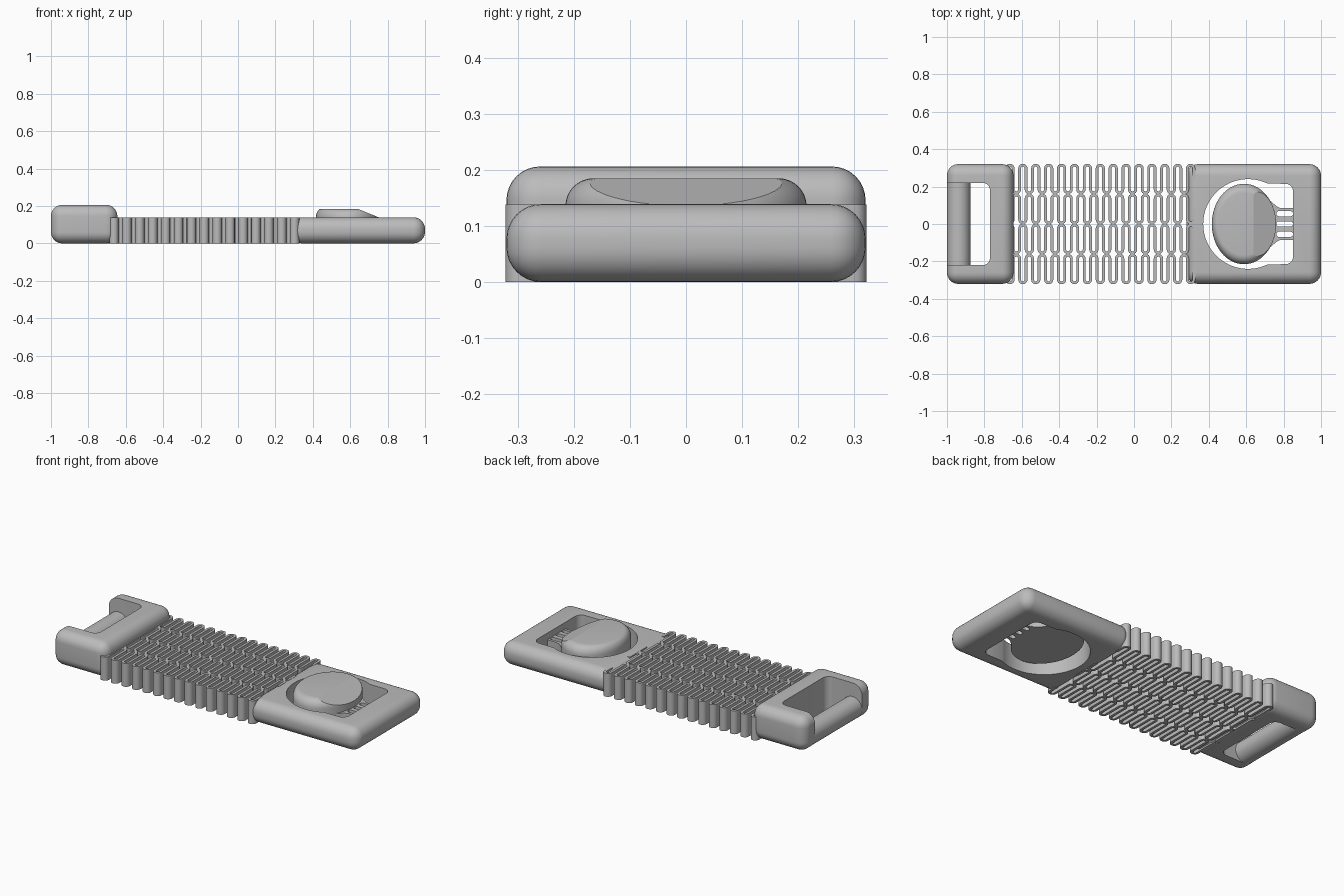
import bpy, bmesh
from math import sin, cos, pi, radians
from mathutils import Vector

if "Cube" in bpy.data.objects:
    bpy.data.objects.remove(bpy.data.objects["Cube"])

grey = bpy.data.materials.new("plain grey")
grey.use_nodes = True
grey.diffuse_color = (0.5, 0.5, 0.5, 1)
grey.node_tree.nodes["Principled BSDF"].inputs["Base Color"].default_value = (0.5, 0.5, 0.5, 1)


def finish(bm, name):
    bmesh.ops.recalc_face_normals(bm, faces=bm.faces)
    mesh = bpy.data.meshes.new(name)
    bm.to_mesh(mesh)
    bm.free()
    mesh.materials.append(grey)
    obj = bpy.data.objects.new(name, mesh)
    bpy.context.collection.objects.link(obj)
    return obj


def activate(obj):
    bpy.ops.object.select_all(action='DESELECT')
    obj.select_set(True)
    bpy.context.view_layer.objects.active = obj


def smooth(obj, angle=35):
    activate(obj)
    bpy.ops.object.shade_smooth_by_angle(angle=radians(angle))


def cut(obj, cutter):
    cutter.hide_render = True
    mod = obj.modifiers.new("cut", 'BOOLEAN')
    mod.operation = 'DIFFERENCE'
    mod.solver = 'EXACT'
    mod.object = cutter
    activate(obj)
    bpy.ops.object.modifier_apply(modifier=mod.name)
    bpy.data.objects.remove(cutter)


def rounded_block(name, x0, x1, half, height, radius, square_end=None):
    """Box with rounded edges; edges touching the square end stay sharp."""
    bm = bmesh.new()
    bmesh.ops.create_cube(bm, size=1)
    for v in bm.verts:
        v.co = (x0 if v.co.x < 0 else x1, v.co.y * 2 * half, height if v.co.z > 0 else 0)
    edges = [e for e in bm.edges
             if square_end is None or any(v.co.x != square_end for v in e.verts)]
    bmesh.ops.bevel(bm, geom=edges, offset=radius, segments=8, profile=0.5, affect='EDGES')
    return finish(bm, name)


def prism(name, outline, z0, z1):
    bm = bmesh.new()
    face = bm.faces.new([bm.verts.new((x, y, z0)) for x, y in outline])
    new = bmesh.ops.extrude_face_region(bm, geom=[face])["geom"]
    for v in new:
        if isinstance(v, bmesh.types.BMVert):
            v.co.z = z1
    return finish(bm, name)


def arc(cx, cy, r, a0, a1, n=8):
    return [(cx + r * cos(a0 + (a1 - a0) * i / n), cy + r * sin(a0 + (a1 - a0) * i / n))
            for i in range(n + 1)]


# Strap end block with an open-ended window
strap_block = rounded_block("strap_block", -1, -0.645, 0.32, 0.206, 0.06)
slot = [(-1.1, -0.22)] + arc(-0.81, -0.18, 0.04, -pi / 2, 0) \
    + arc(-0.81, 0.18, 0.04, 0, pi / 2) + [(-1.1, 0.22)]
cut(strap_block, prism("slot_cutter", slot, -0.1, 0.3))
smooth(strap_block)

# Round bar across the window
bar = prism("strap_bar", arc(0, 0, 0.0625, 0, 2 * pi, 40)[:-1], -0.23, 0.23)
for v in bar.data.vertices:
    x, y, z = v.co
    v.co = (x - 0.9375, z, y + 0.0625)
bar.data.flip_normals()
smooth(bar)

# Buckle block with a keyhole-shaped window
buckle = rounded_block("buckle_block", 0.28, 1, 0.32, 0.139, 0.062, 0.28)
keyhole = arc(0.61, 0, 0.24, radians(64), radians(296), 40) \
    + arc(0.81, -0.175, 0.04, -pi / 2, 0) + arc(0.81, 0.175, 0.04, 0, pi / 2)
cut(buckle, prism("keyhole_cutter", keyhole, -0.1, 0.3))
smooth(buckle)

# Flexible tab joining button and buckle, with three slits
side = [(0.70 + 0.09 * i / 8, 0.11 + 0.025 * cos(pi * i / 8)) for i in range(9)]
side += [(0.84, 0.085), (0.87, 0.085)]
tab = prism("flex_tab", side + [(x, -y) for x, y in reversed(side)], 0.05, 0.10)
for y in (-0.055, 0, 0.055):
    slit = arc(0.775, y, 0.014, pi / 2, 3 * pi / 2) + arc(0.836, y, 0.014, -pi / 2, pi / 2)
    cut(tab, prism("slit_cutter", slit, 0, 0.2))
smooth(tab)

# Oval push button with rounded rim and a sloping face
bm = bmesh.new()
N = 64
levels = [(0, 0.05)] + [(1 - cos(a), 0.135 + 0.05 * sin(a))
                        for a in [pi / 2 * i / 8 for i in range(9)]]
rings = [[bm.verts.new((0.588 + (0.172 - 0.03 * inset) * cos(2 * pi * i / N),
                        (0.215 - 0.05 * inset) * sin(2 * pi * i / N), z))
          for i in range(N)] for inset, z in levels]
for low, high in zip(rings, rings[1:]):
    for i in range(N):
        j = (i + 1) % N
        bm.faces.new((low[i], low[j], high[j], high[i]))
bm.faces.new(rings[0])
bm.faces.new(rings[-1])
sliced = bmesh.ops.bisect_plane(bm, geom=bm.verts[:] + bm.edges[:] + bm.faces[:],
                                plane_co=Vector((0.64, 0, 0.185)),
                                plane_no=Vector((0.045, 0, 0.11)), clear_outer=True)
rim = [e for e in bm.edges if e.is_boundary]
bmesh.ops.holes_fill(bm, edges=rim, sides=0)
smooth(finish(bm, "push_button"), 18)

# Stretch mesh: four mirrored rows of folded ribbon
PERIOD, THICK, HEIGHT, ROW = 0.069, 0.015, 0.1385, 0.1605
R = PERIOD / 4
REACH = ROW / 2 - 0.0065 - R


def folded_ribbon(name, cy, flip):
    path = [(0.32, 0)]
    for j in range(30):
        up = 1 if j % 2 == 0 else -1
        cx = 0.32 - R - j * 2 * R
        path += arc(cx, up * REACH, R, 0, up * pi)
    path.append((0.32 - 60 * R, 0))
    bm = bmesh.new()
    sections = []
    for i, p in enumerate(path):
        a, b = Vector(path[max(i - 1, 0)]), Vector(path[min(i + 1, len(path) - 1)])
        d = (b - a).normalized() * THICK / 2
        sections.append([bm.verts.new((p[0] - s * d.y, cy + flip * (p[1] + s * d.x), z))
                         for s, z in ((1, 0), (-1, 0), (-1, HEIGHT), (1, HEIGHT))])
    for a, b in zip(sections, sections[1:]):
        for k in range(4):
            m = (k + 1) % 4
            bm.faces.new((a[k], a[m], b[m], b[k]))
    bm.faces.new(sections[0])
    bm.faces.new(sections[-1])
    smooth(finish(bm, name))


for row in range(4):
    folded_ribbon(f"stretch_row_{row + 1}", (row - 1.5) * ROW, 1 if row % 2 else -1)
